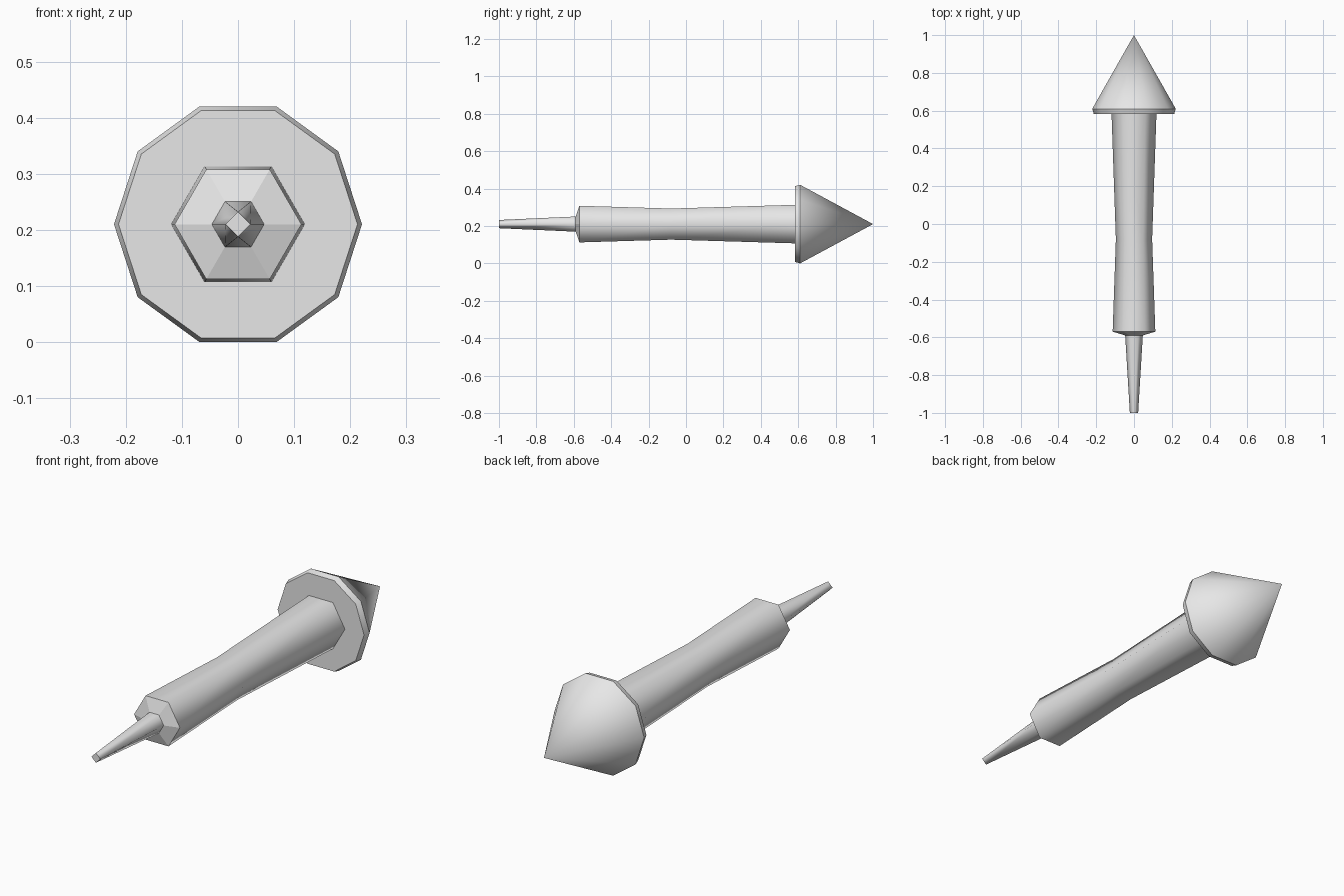
import bpy, bmesh
from math import sin, cos, tau

if "Cube" in bpy.data.objects:
    bpy.data.objects.remove(bpy.data.objects["Cube"])

AXIS_Z = 0.21

grey = bpy.data.materials.new("plain_grey")
grey.use_nodes = True
grey.diffuse_color = (0.8, 0.8, 0.8, 1)
grey.node_tree.nodes["Principled BSDF"].inputs["Base Color"].default_value = (0.8, 0.8, 0.8, 1)


def ring_angles(sides):
    return [tau * i / sides for i in range(sides)]


def loft(name, sections, flat_bands=()):
    """Skin rings along y; each section is (y, radius, angles)."""
    bm = bmesh.new()
    rings = [[bm.verts.new((r * cos(a), y, AXIS_Z + r * sin(a))) for a in angles]
             for y, r, angles in sections]
    sides = len(rings[0])
    for band, (near, far) in enumerate(zip(rings, rings[1:])):
        for i in range(sides):
            j = (i + 1) % sides
            face = bm.faces.new((near[i], near[j], far[j], far[i]))
            face.smooth = band not in flat_bands
            face.material_index = 0
    bm.faces.new(rings[0])
    bm.faces.new(rings[-1])
    # Collapse points that coincide, then keep the ends and flat bands crisp
    bmesh.ops.remove_doubles(bm, verts=bm.verts[:], dist=0.0005)
    bmesh.ops.recalc_face_normals(bm, faces=bm.faces[:])
    for edge in bm.edges:
        if any(not f.smooth for f in edge.link_faces):
            edge.smooth = False
    mesh = bpy.data.meshes.new(name)
    bm.to_mesh(mesh)
    bm.free()
    mesh.materials.append(grey)
    obj = bpy.data.objects.new(name, mesh)
    bpy.context.collection.objects.link(obj)
    return obj


def sharpen_ring(obj, y):
    """Mark the edges of one ring as sharp."""
    for edge in obj.data.edges:
        if all(abs(obj.data.vertices[v].co.y - y) < 0.001 for v in edge.vertices):
            edge.use_edge_sharp = True


hexagon, decagon = ring_angles(6), ring_angles(10)
# Six base corners meet a four-cornered diamond at the tip
diamond = [tau * q / 4 for q in (0, 1, 1, 2, 3, 3)]

# Waisted six-sided handle with a shallow faceted end
loft("handle", [(-0.59, 0.046, hexagon), (-0.57, 0.113, hexagon),
                (-0.08, 0.096, hexagon), (0.585, 0.119, hexagon)], flat_bands=(0,))

# Thin tapering spike
loft("spike", [(-1.0, 0.022, diamond), (-0.585, 0.047, hexagon)])

# Ten-sided pointed head with a narrow rim
head = loft("head", [(0.583, 0.213, decagon), (0.61, 0.221, decagon), (1.0, 0.0002, decagon)])
sharpen_ring(head, 0.61)
